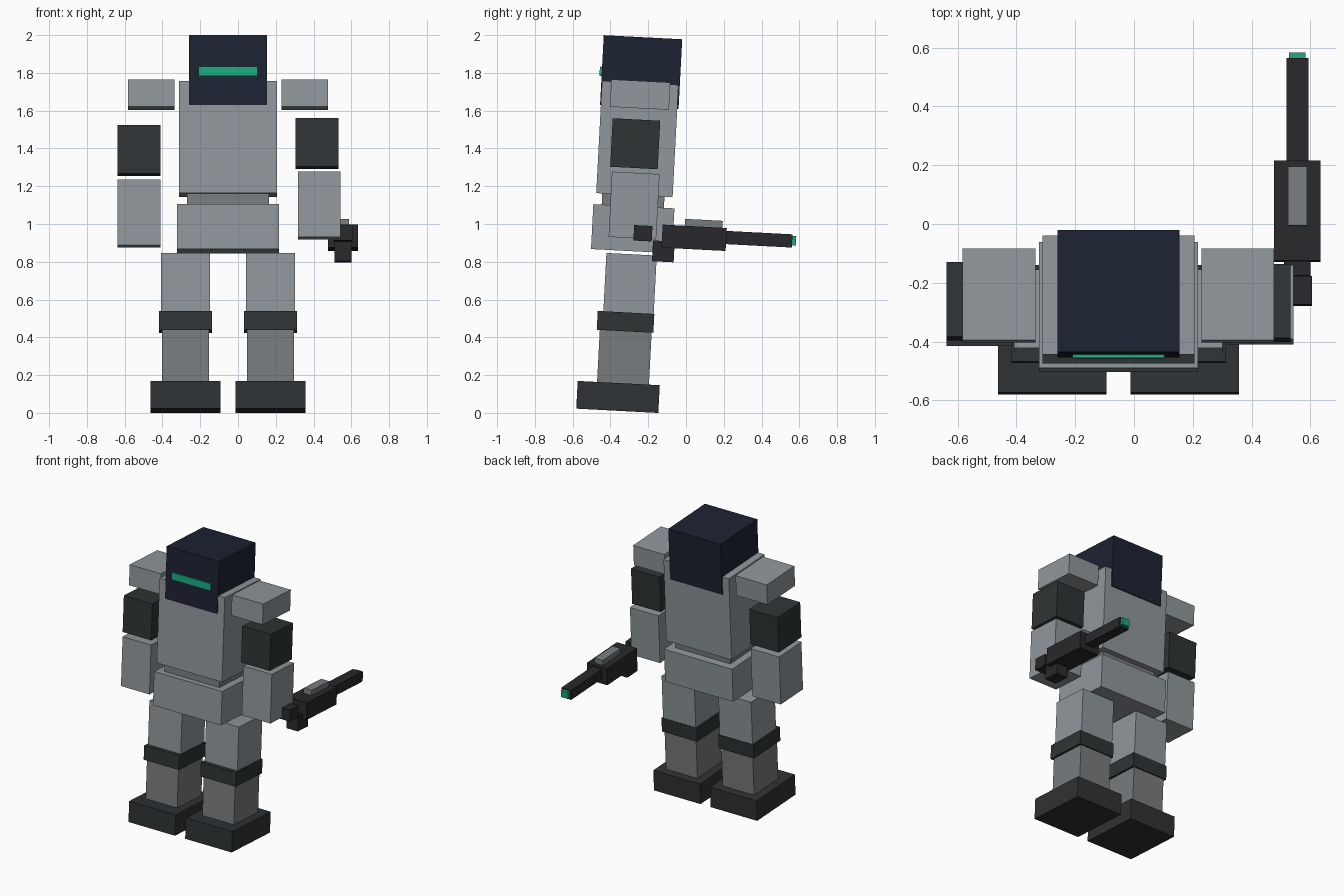
import bpy, math

TILT = math.radians(-3)   # the whole figure leans slightly back
MID = -0.053              # body centre line in x


def material(name, rgb):
    m = bpy.data.materials.new(name)
    m.diffuse_color = (*rgb, 1)
    return m


PLATE = material("plate_grey", (0.28, 0.31, 0.33))
UNDER = material("under_grey", (0.19, 0.20, 0.21))
DARK = material("dark_joint", (0.028, 0.034, 0.036))
BOOT = material("boot_dark", (0.028, 0.032, 0.035))
NAVY = material("helmet_navy", (0.012, 0.016, 0.032))
GUN = material("gun_black", (0.022, 0.022, 0.026))
GLOW = material("glow_green", (0.012, 0.40, 0.21))


def box(name, centre, size, mat):
    bpy.ops.mesh.primitive_cube_add(size=1, location=centre, rotation=(TILT, 0, 0))
    ob = bpy.context.object
    ob.name = name
    ob.scale = size
    ob.data.materials.append(mat)
    return ob


# head and trunk
box("helmet", (MID, -0.2375, 1.804), (0.415, 0.416, 0.37), NAVY)
box("visor", (MID, -0.442, 1.807), (0.312, 0.03, 0.05), GLOW)
box("torso", (MID, -0.2575, 1.45), (0.518, 0.405, 0.595), PLATE)
box("waist", (MID, -0.28, 1.125), (0.435, 0.33, 0.14), UNDER)
box("pelvis", (MID, -0.282, 0.975), (0.54, 0.43, 0.238), PLATE)

# mirrored shoulders and legs
for side, s in (("left", -1), ("right", 1)):
    box(side + "_shoulder", (MID + s * 0.406, -0.243, 1.685), (0.248, 0.313, 0.145), PLATE)
    leg = MID + s * 0.225
    box(side + "_thigh", (leg, -0.297, 0.67), (0.26, 0.267, 0.34), PLATE)
    box(side + "_knee_band", (leg, -0.32, 0.482), (0.28, 0.30, 0.10), DARK)
    box(side + "_shin", (leg, -0.326, 0.30), (0.25, 0.275, 0.32), UNDER)
    box(side + "_boot", (leg, -0.36, 0.0845), (0.369, 0.435, 0.147), BOOT)

# arms, posed differently on each side
box("right_upper_arm", (0.4185, -0.269, 1.425), (0.227, 0.252, 0.257), DARK)
box("right_forearm", (0.43, -0.275, 1.098), (0.226, 0.252, 0.346), PLATE)
box("left_upper_arm", (-0.5245, -0.263, 1.39), (0.226, 0.255, 0.257), DARK)
box("left_forearm", (-0.5245, -0.281, 1.055), (0.226, 0.252, 0.348), PLATE)

# rifle held beside the right forearm
GX = 0.556
box("rifle_body", (GX, 0.043, 0.927), (0.158, 0.34, 0.122), GUN)
box("rifle_barrel", (GX, 0.375, 0.92), (0.075, 0.375, 0.07), GUN)
box("rifle_muzzle", (GX, 0.565, 0.9125), (0.056, 0.035, 0.05), GLOW)
box("rifle_sight", (GX, 0.094, 1.002), (0.065, 0.2, 0.04), UNDER)
box("rifle_grip", (GX, -0.12, 0.855), (0.09, 0.115, 0.11), GUN)
box("rifle_stock", (GX, -0.228, 0.951), (0.1, 0.097, 0.082), GUN)
